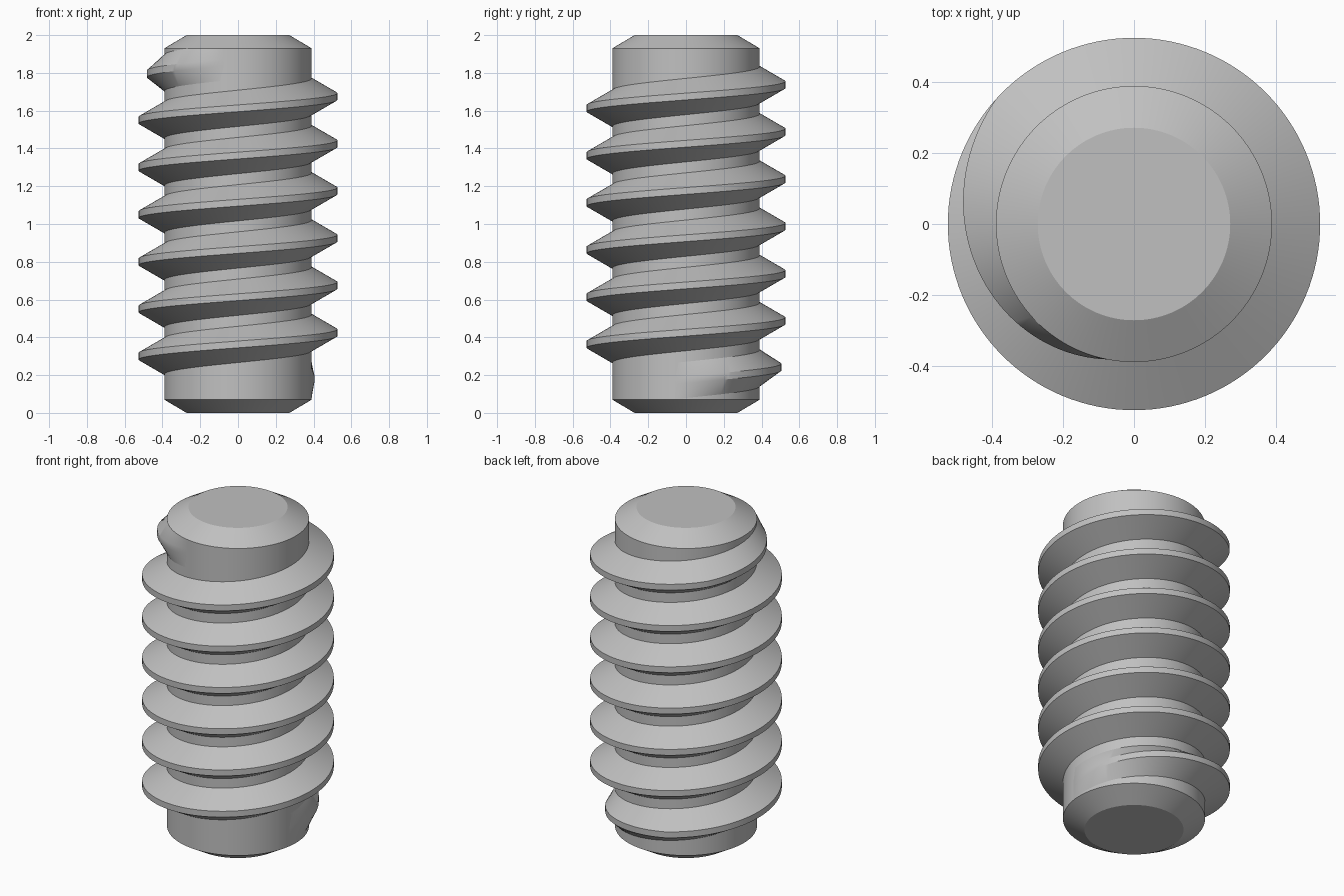
import bpy, bmesh
from math import cos, sin, tau

cube = bpy.data.objects.get("Cube")
if cube:
    bpy.data.objects.remove(cube, do_unlink=True)

SEGS = 128                      # steps per turn, shared by core and thread
HEIGHT, CHAMFER = 2.0, 0.07
CORE_R, END_R, CREST_R = 0.39, 0.272, 0.526
PITCH, START_Z = 0.25, 0.175
BASE_HALF, CREST_HALF, SINK = 0.096, 0.018, 0.005
FIRST, LAST, TAPER = -3, 860, 43

steel = bpy.data.materials.new("grey steel")
steel.use_nodes = True
GREY = (0.53, 0.53, 0.53, 1)
steel.diffuse_color = GREY
steel.node_tree.nodes["Principled BSDF"].inputs["Base Color"].default_value = GREY


def on_circle(r, step, z):
    a = tau * step / SEGS
    return (r * cos(a), r * sin(a), z)


def skin(name, rings, closed):
    """Join successive rings of points with quads and cap both ends."""
    bm = bmesh.new()
    rows = [[bm.verts.new(p) for p in ring] for ring in rings]
    n = len(rows[0])
    for a, b in zip(rows, rows[1:]):
        for i in range(n):
            j = (i + 1) % n
            bm.faces.new((a[i], a[j], b[j], b[i]))
    bm.faces.new(rows[0])
    bm.faces.new(rows[-1])
    bmesh.ops.recalc_face_normals(bm, faces=bm.faces)
    mesh = bpy.data.meshes.new(name)
    bm.to_mesh(mesh)
    bm.free()
    mesh.materials.append(steel)
    obj = bpy.data.objects.new(name, mesh)
    bpy.context.collection.objects.link(obj)
    bpy.ops.object.select_all(action='DESELECT')
    obj.select_set(True)
    bpy.context.view_layer.objects.active = obj
    bpy.ops.object.shade_smooth_by_angle(angle=0.5)
    return obj


# Core: cylinder with a chamfer at each end
profile = [(END_R, 0), (CORE_R, CHAMFER), (CORE_R, HEIGHT - CHAMFER), (END_R, HEIGHT)]
skin("screw_core", [[on_circle(r, s, z) for s in range(SEGS)] for r, z in profile], True)


# Thread: trapezoid swept up a right-handed helix, fading into the core at both ends
def thread_section(step):
    fade = min(1, (step - FIRST) / TAPER, (LAST - step) / TAPER)
    crest = CORE_R + (CREST_R - CORE_R) * fade
    mid = START_Z + PITCH * step / SEGS
    section = [(CORE_R - SINK, -BASE_HALF), (CORE_R, -BASE_HALF), (crest, -CREST_HALF),
               (crest, CREST_HALF), (CORE_R, BASE_HALF), (CORE_R - SINK, BASE_HALF)]
    return [on_circle(r, step, min(max(mid + dz, CHAMFER), HEIGHT - CHAMFER))
            for r, dz in section]


skin("screw_thread", [thread_section(s) for s in range(FIRST, LAST + 1)], False)
